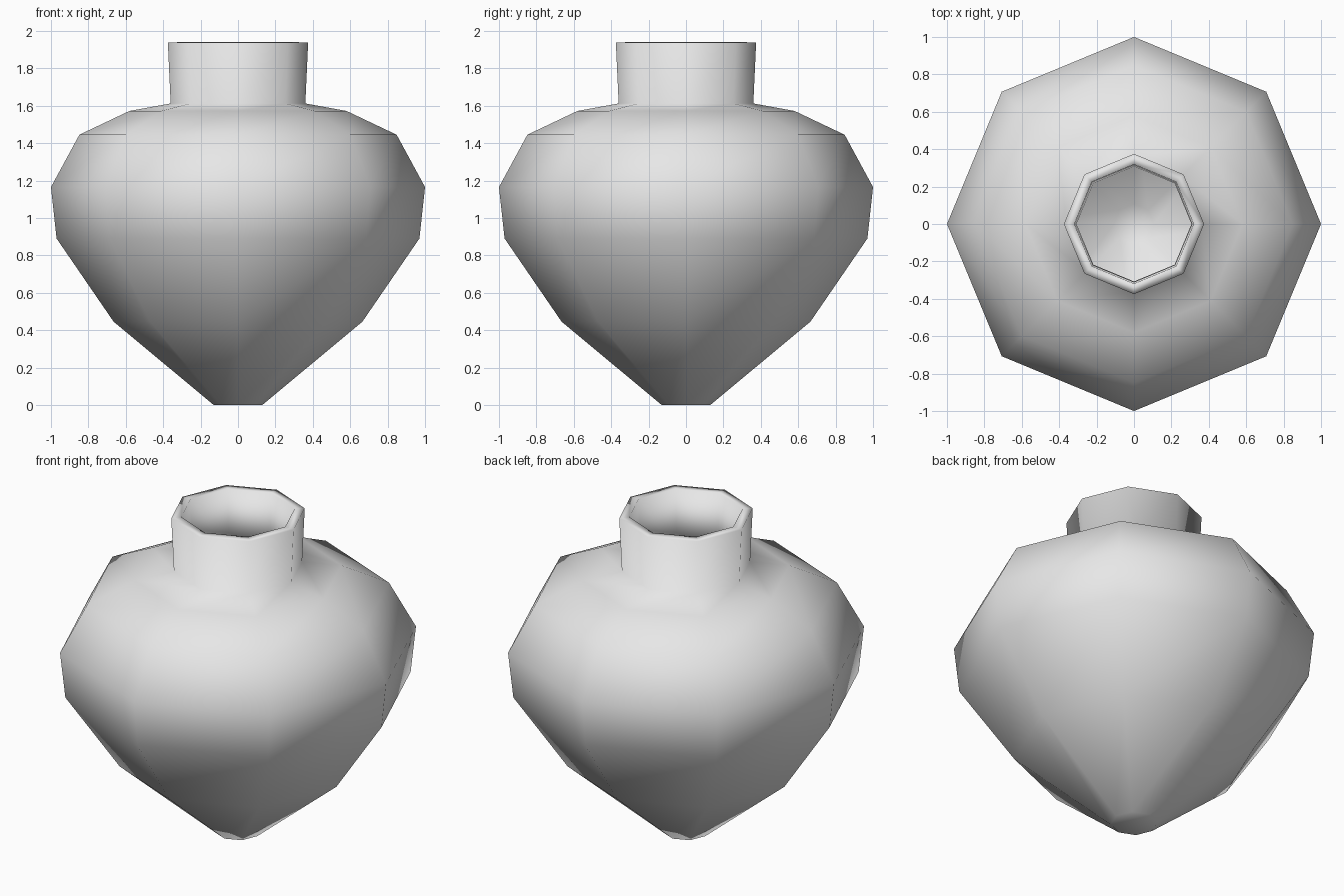
import bpy
import bmesh
from math import cos, sin, pi

cube = bpy.data.objects.get("Cube")
if cube:
    bpy.data.objects.remove(cube, do_unlink=True)

SIDES = 8
WALL = 0.052

# Outer profile from foot to rim: radius, height
PROFILE = [(0.13, 0), (0.665, 0.445), (0.97, 0.89), (1, 1.165),
           (0.848, 1.445), (0.58, 1.572), (0.36, 1.612), (0.375, 1.937)]

# Glazed clay colour
clay = bpy.data.materials.new("pale_grey_clay")
clay.use_nodes = True
colour = (0.8, 0.8, 0.8, 1)
clay.diffuse_color = colour
clay.node_tree.nodes["Principled BSDF"].inputs["Base Color"].default_value = colour


def lathe(name, profile, sides, material):
    """Turn a profile about z, with a flat closed foot and an open top."""
    bm = bmesh.new()
    rings = []
    for radius, height in profile:
        rings.append([bm.verts.new((radius * cos(2 * pi * i / sides),
                                    radius * sin(2 * pi * i / sides), height))
                      for i in range(sides)])
    for low, high in zip(rings, rings[1:]):
        for i in range(sides):
            j = (i + 1) % sides
            bm.faces.new((low[i], low[j], high[j], high[i]))
    bm.faces.new(rings[0][::-1])
    for face in bm.faces:
        face.smooth = True
    mesh = bpy.data.meshes.new(name)
    bm.to_mesh(mesh)
    bm.free()
    mesh.materials.append(material)
    obj = bpy.data.objects.new(name, mesh)
    bpy.context.collection.objects.link(obj)
    return obj


# Hollow vase with an inner wall and a narrow rim
vase = lathe("vase", PROFILE, SIDES, clay)
shell = vase.modifiers.new("wall_thickness", 'SOLIDIFY')
shell.thickness = WALL
shell.offset = -1
shell.use_even_offset = True
